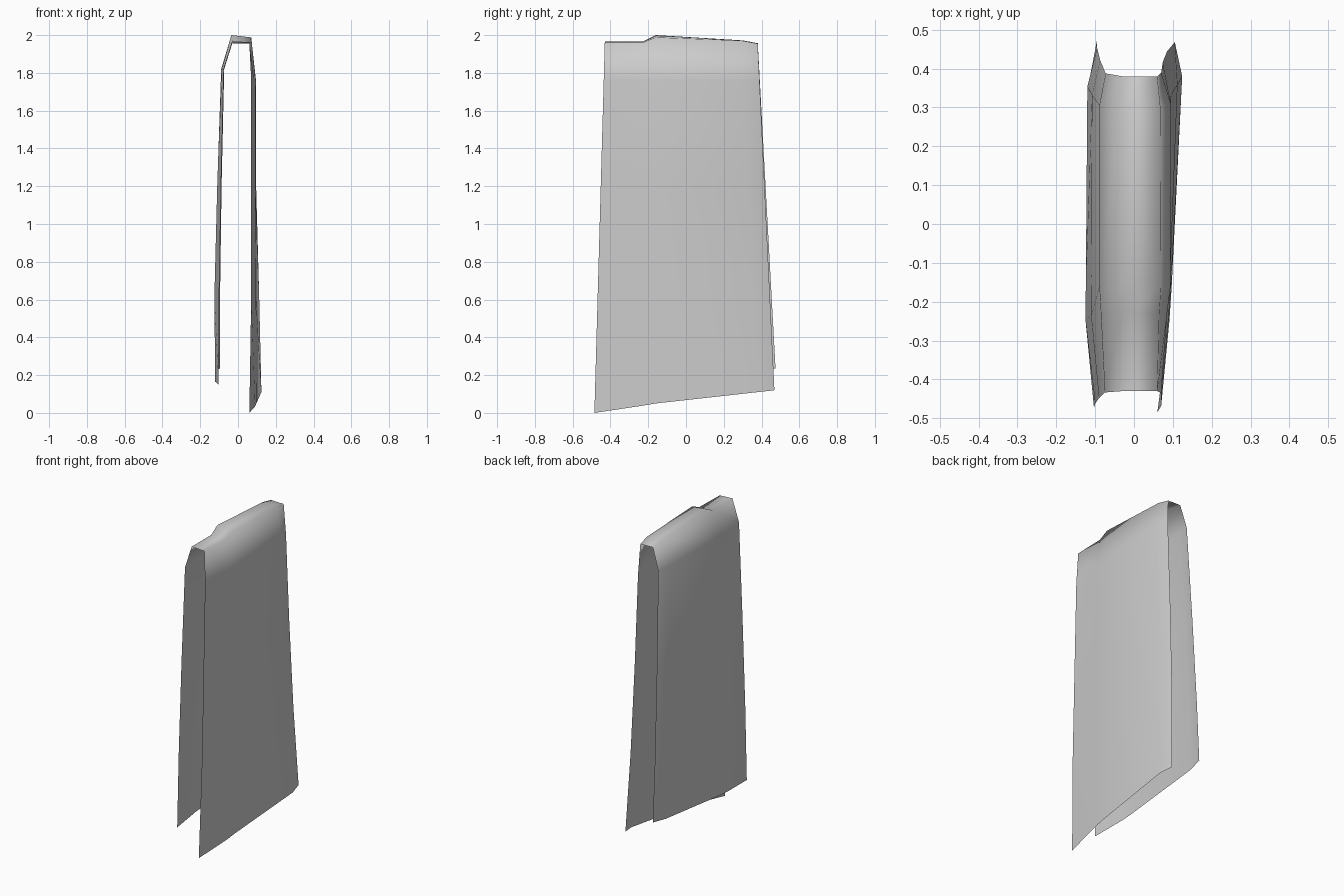
import bpy, bmesh

if "Cube" in bpy.data.objects:
    bpy.data.objects.remove(bpy.data.objects["Cube"])

# Draped cloth: cross-sections run left hem -> over the top -> right hem.
# Each station: (y at top, y at left hem, y at right hem), x values, (left hem, top left, top right, right hem) heights
STATIONS = [
    ((-.43, -.473, -.485), (-.103, -.100, -.090, -.075, -.03, .060, .070, .070, .070, .060), (.15, 1.965, 1.96, 0)),
    ((-.23, -.25, -.25), (-.121, -.125, -.110, -.085, -.03, .065, .085, .085, .089, .091), (.165, 1.965, 1.96, .035)),
    ((-.16, -.16, -.16), (-.120, -.124, -.110, -.089, -.035, .070, .094, .092, .095, .097), (.17, 2.0, 1.988, .05)),
    ((.30, .37, .38), (-.115, -.120, -.108, -.089, -.035, .068, .095, .096, .112, .124), (.225, 1.972, 1.97, .11)),
    ((.38, .474, .468), (-.095, -.095, -.087, -.073, -.03, .060, .070, .074, .085, .105), (.235, 1.957, 1.955, .12)),
]


def section(ys, xs, zs):
    y_top, y_left, y_right = ys
    left, top_l, top_r, right = zs
    heights = (left, .62, 1.2, 1.82, top_l, top_r, 1.76, 1.2, .62, right)
    points = []
    for i, (x, z) in enumerate(zip(xs, heights)):
        hem, y_hem = (left, y_left) if i < 5 else (right, y_right)
        top = top_l if i < 5 else top_r
        t = (top - z) / (top - hem)
        points.append((x, y_top + (y_hem - y_top) * t, z))
    return points


# Loft the sections into one open sheet
bm = bmesh.new()
rows = [[bm.verts.new(p) for p in section(*s)] for s in STATIONS]
for a, b in zip(rows, rows[1:]):
    for i in range(len(a) - 1):
        bm.faces.new((a[i], a[i + 1], b[i + 1], b[i]))
bm.normal_update()
if rows[2][4].normal.z < 0:
    bmesh.ops.reverse_faces(bm, faces=bm.faces[:])
for f in bm.faces:
    f.smooth = True

mesh = bpy.data.meshes.new("draped_towel")
bm.to_mesh(mesh)
bm.free()
towel = bpy.data.objects.new("draped_towel", mesh)
bpy.context.collection.objects.link(towel)
